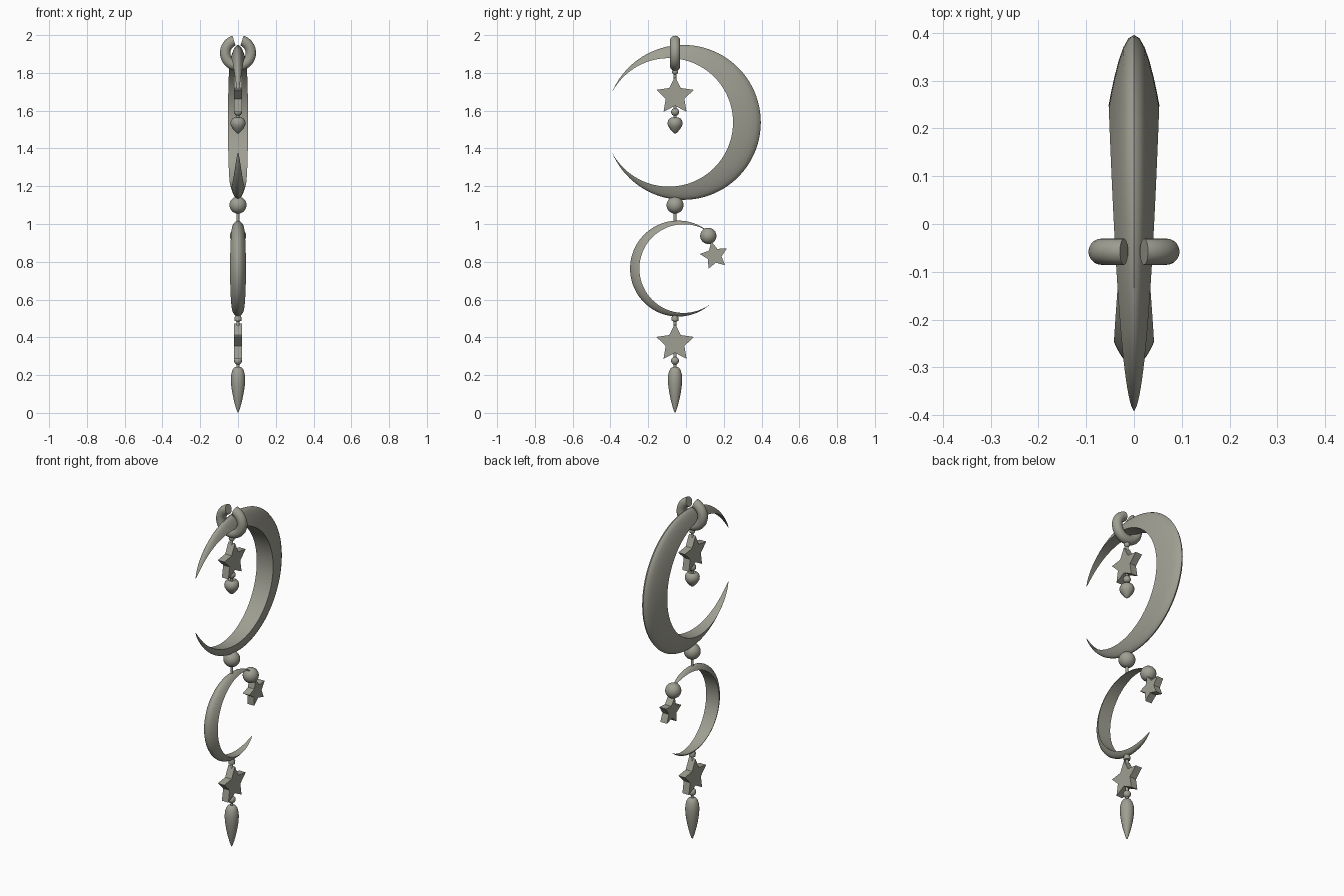
import bpy, bmesh
from math import sin, cos, pi, acos, radians

if "Cube" in bpy.data.objects:
    bpy.data.objects.remove(bpy.data.objects["Cube"])

AX = -0.058  # y of the hanging axis

# Dark warm grey metal
metal = bpy.data.materials.new("dark_metal")
metal.diffuse_color = (0.35, 0.345, 0.29, 1)
metal.use_nodes = True
metal.node_tree.nodes["Principled BSDF"].inputs["Base Color"].default_value = metal.diffuse_color


def finish(name, bm, smooth=True):
    bmesh.ops.remove_doubles(bm, verts=bm.verts, dist=1e-5)
    bmesh.ops.recalc_face_normals(bm, faces=bm.faces)
    me = bpy.data.meshes.new(name)
    bm.to_mesh(me)
    bm.free()
    me.materials.append(metal)
    ob = bpy.data.objects.new(name, me)
    bpy.context.collection.objects.link(ob)
    if smooth:
        bpy.ops.object.select_all(action='DESELECT')
        ob.select_set(True)
        bpy.context.view_layer.objects.active = ob
        bpy.ops.object.shade_smooth_by_angle(angle=radians(35))
    return ob


def skin(bm, rings):
    # bridge consecutive closed rings of points
    vs = [[bm.verts.new(p) for p in r] for r in rings]
    n = len(vs[0])
    for a, b in zip(vs, vs[1:]):
        for i in range(n):
            j = (i + 1) % n
            bm.faces.new((a[i], a[j], b[j], b[i]))
    return vs


def crescent(name, zc, yo, R, yi, r, w, side, steps=80, n=14):
    # section: flat inner face, arched outer side, tapering to both tips
    d = abs(yo - yi)
    a = (R * R - r * r + d * d) / (2 * d)
    to, ti = pi - acos(a / R), pi - acos((a - d) / r)
    rings = []
    for k in range(steps + 1):
        t = -1 + 2 * k / steps
        o = (yo + side * R * cos(to * t), zc + R * sin(to * t))
        i = (yi + side * r * cos(ti * t), zc + r * sin(ti * t))
        wt = w * max(0.0, cos(t * pi / 2)) ** 0.7
        ring = []
        for m in range(n + 1):
            u = cos(pi * m / n)
            s = 1 - u * u
            ring.append((wt * u, i[0] + (o[0] - i[0]) * s, i[1] + (o[1] - i[1]) * s))
        rings.append(ring)
    bm = bmesh.new()
    skin(bm, rings)
    bmesh.ops.dissolve_degenerate(bm, edges=bm.edges, dist=1e-5)
    return finish(name, bm)


def lathe(name, prof, y=AX, n=32):
    bm = bmesh.new()
    skin(bm, [[(p * cos(2 * pi * k / n), y + p * sin(2 * pi * k / n), z) for k in range(n)]
              for p, z in prof])
    bmesh.ops.dissolve_degenerate(bm, edges=bm.edges, dist=1e-5)
    return finish(name, bm)


def ball(name, y, z, r):
    m = 18
    return lathe(name, [(r * sin(pi * k / m), z + r * cos(pi * k / m)) for k in range(m + 1)], y)


def rod(name, z0, z1, r=0.008):
    return lathe(name, [(0, z1), (r, z1), (r, z0), (0, z0)], n=16)


def star(name, y, z, R, turn=0, half=0.021):
    bm = bmesh.new()
    rings = []
    for x in (-half, half):
        ring = []
        for k in range(10):
            q = pi / 2 + radians(turn) + k * pi / 5
            s = R if k % 2 == 0 else R * 0.5
            ring.append((x, y + s * cos(q), z + s * sin(q)))
        rings.append(ring)
    vs = skin(bm, rings)
    for loop in vs:
        bm.faces.new(loop)
    return finish(name, bm, False)


# Crescents
crescent("large_crescent", 1.538, -0.014, 0.41, -0.091, 0.3401, 0.053, 1)
crescent("small_crescent", 0.764, -0.042, 0.254, -0.012, 0.2347, 0.042, -1)

# Open ring around the top of the large crescent
bm = bmesh.new()
gap, major, minor = radians(18), 0.068, 0.0275
rings = []
for k in range(49):
    q = pi / 2 + gap + (2 * pi - 2 * gap) * k / 48
    rings.append([((major + minor * cos(2 * pi * m / 20)) * cos(q),
                   AX + minor * sin(2 * pi * m / 20),
                   1.906 + (major + minor * cos(2 * pi * m / 20)) * sin(q)) for m in range(20)])
vs = skin(bm, rings)
bm.faces.new(vs[0])
bm.faces.new(vs[-1])
finish("open_ring", bm)

# Upper charm: star, bead and heart drop
rod("upper_link", 1.75, 1.83)
ball("upper_link_bead", AX, 1.806, 0.016)
star("upper_star", AX, 1.678, 0.104)
rod("upper_star_pin", 1.55, 1.65)
ball("upper_bead", AX, 1.593, 0.021)
lathe("heart_drop", [(0, 1.556), (0.01, 1.561), (0.02, 1.563), (0.03, 1.558), (0.037, 1.548),
                     (0.04, 1.535), (0.038, 1.522), (0.03, 1.507), (0.018, 1.492),
                     (0.008, 1.482), (0, 1.478)])

# Joint between the crescents
ball("joint_ball", AX, 1.1, 0.045)
rod("joint_pin", 1.008, 1.08)

# Side charm on the upper tip of the small crescent
ball("tip_ball", 0.118, 0.937, 0.043)
star("tip_star", 0.15, 0.833, 0.077, 12)

# Lower charm: collar, star, bead and long drop
lathe("lower_collar", [(0, 0.515), (0.014, 0.515), (0.019, 0.503), (0.017, 0.486), (0, 0.484)])
rod("lower_link", 0.44, 0.515)
star("lower_star", AX, 0.37, 0.104)
rod("lower_star_pin", 0.235, 0.33)
ball("lower_bead", AX, 0.276, 0.021)
lathe("long_drop", [(0, 0.244), (0.012, 0.243), (0.022, 0.238), (0.03, 0.225), (0.036, 0.203),
                    (0.038, 0.178), (0.036, 0.145), (0.031, 0.11), (0.023, 0.07),
                    (0.013, 0.032), (0.005, 0.008), (0, 0.0)])
